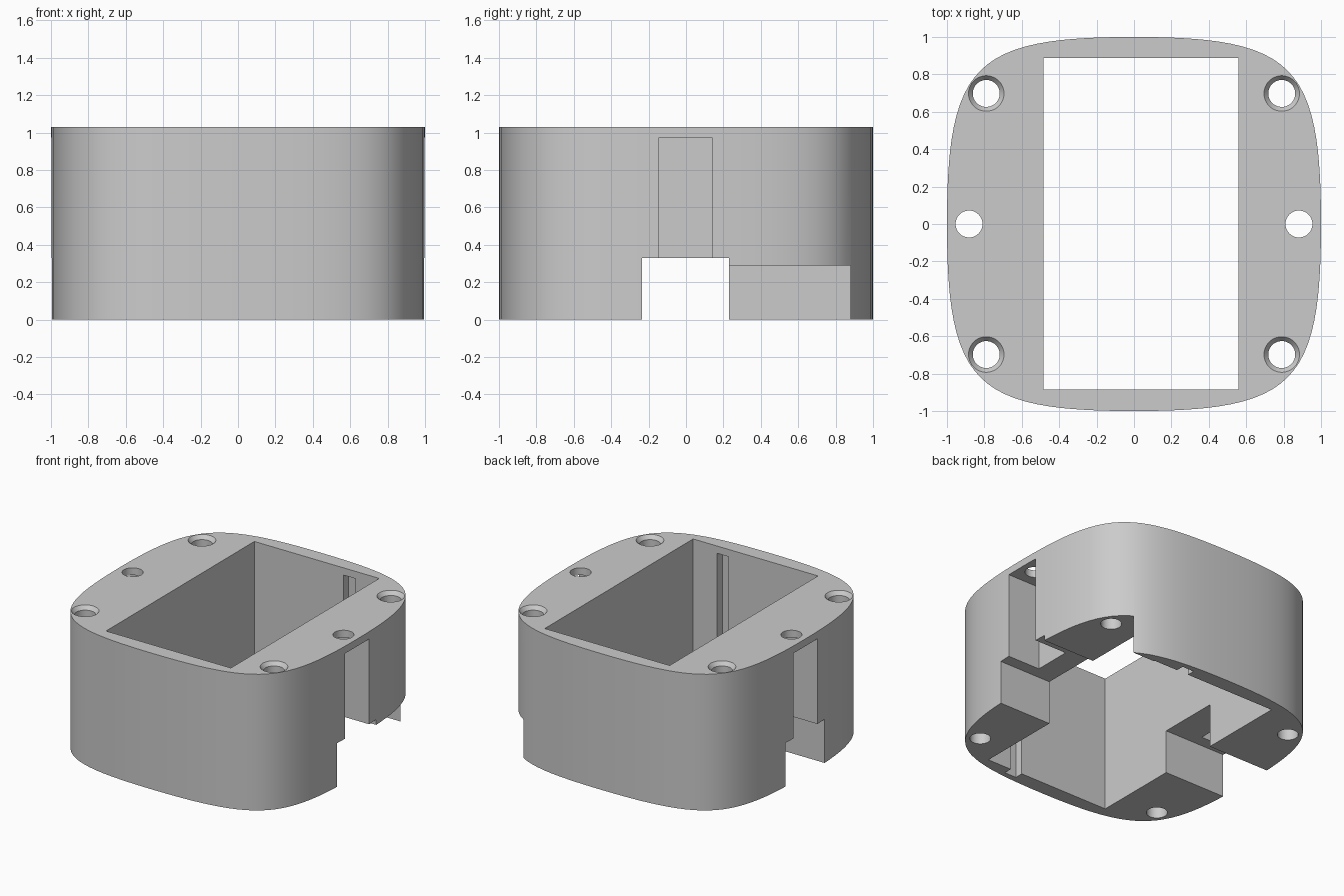
import bpy
import bmesh
from mathutils import Vector, Matrix
from mathutils.geometry import interpolate_bezier

default = bpy.data.objects.get("Cube")
if default:
    bpy.data.objects.remove(default, do_unlink=True)

HEIGHT = 1.03
HANDLE = 0.855      # roundness of the outline
CEILING = 0.975     # underside of the top plate

grey = bpy.data.materials.new("light_grey")
grey.use_nodes = True
colour = (0.6, 0.6, 0.6, 1)
grey.diffuse_color = colour
grey.node_tree.nodes["Principled BSDF"].inputs["Base Color"].default_value = colour


def make_object(name, bm):
    bmesh.ops.recalc_face_normals(bm, faces=bm.faces)
    mesh = bpy.data.meshes.new(name)
    bm.to_mesh(mesh)
    bm.free()
    mesh.materials.append(grey)
    obj = bpy.data.objects.new(name, mesh)
    bpy.context.collection.objects.link(obj)
    return obj


def box(name, low, high):
    low, high = Vector(low), Vector(high)
    bm = bmesh.new()
    bmesh.ops.create_cube(bm, size=1)
    bmesh.ops.scale(bm, vec=high - low, verts=bm.verts)
    bmesh.ops.translate(bm, vec=(low + high) / 2, verts=bm.verts)
    return make_object(name, bm)


def cone(name, x, y, bottom, top, r_bottom, r_top):
    bm = bmesh.new()
    bmesh.ops.create_cone(bm, cap_ends=True, segments=48, radius1=r_bottom,
                          radius2=r_top, depth=top - bottom,
                          matrix=Matrix.Translation((x, y, (bottom + top) / 2)))
    return make_object(name, bm)


def cut(target, cutter):
    mod = target.modifiers.new(cutter.name, 'BOOLEAN')
    mod.operation = 'DIFFERENCE'
    mod.solver = 'EXACT'
    mod.object = cutter
    bpy.context.view_layer.objects.active = target
    bpy.ops.object.modifier_apply(modifier=mod.name)
    bpy.data.objects.remove(cutter, do_unlink=True)


# Rounded-square body, one curved quarter turned four times
quarter = interpolate_bezier(Vector((1, 0, 0)), Vector((1, HANDLE, 0)),
                             Vector((HANDLE, 1, 0)), Vector((0, 1, 0)), 25)[:-1]
bm = bmesh.new()
ring = []
for turn in range(4):
    for p in quarter:
        x, y = p.x, p.y
        for _ in range(turn):
            x, y = -y, x
        ring.append(bm.verts.new((x, y, 0)))
base = bm.faces.new(ring)
grown = bmesh.ops.extrude_face_region(bm, geom=[base], use_keep_orig=True)
bmesh.ops.translate(bm, vec=(0, 0, HEIGHT),
                    verts=[v for v in grown["geom"] if isinstance(v, bmesh.types.BMVert)])
body = make_object("housing_body", bm)

# Central opening, cross slot and the notch in one corner
cut(body, box("opening", (-0.485, -0.885, -0.2), (0.56, 0.888, 1.3)))
cut(body, box("cross_slot", (-1.2, -0.235, -0.2), (1.2, 0.23, 0.33)))
cut(body, box("corner_notch", (0.3, 0, -0.2), (1.2, 0.88, 0.29)))

# Upright channel and pin hole on each side
for side in (-1, 1):
    xs = sorted((side * 0.73, side * 1.2))
    cut(body, box("side_channel", (xs[0], -0.145, -0.2), (xs[1], 0.14, CEILING)))
    cut(body, cone("pin_hole", side * 0.882, 0, 0.8, 1.2, 0.072, 0.072))

# Guide grooves in the front and back walls
for side in (-1, 1):
    ys = sorted((side * 0.8, side * 0.948))
    cut(body, box("guide_groove", (0.262, ys[0], -0.2), (0.36, ys[1], CEILING)))

# Countersunk screw holes in the corners
for sx in (-1, 1):
    for sy in (-1, 1):
        x, y = sx * 0.79, sy * 0.698
        cut(body, cone("screw_hole", x, y, -0.2, 1.2, 0.072, 0.072))
        cut(body, cone("countersink", x, y, 0.99, 1.07, 0.063, 0.127))

# Smooth outline with crisp edges
bpy.ops.object.select_all(action='DESELECT')
body.select_set(True)
bpy.context.view_layer.objects.active = body
bpy.ops.object.shade_smooth_by_angle(angle=0.5)
